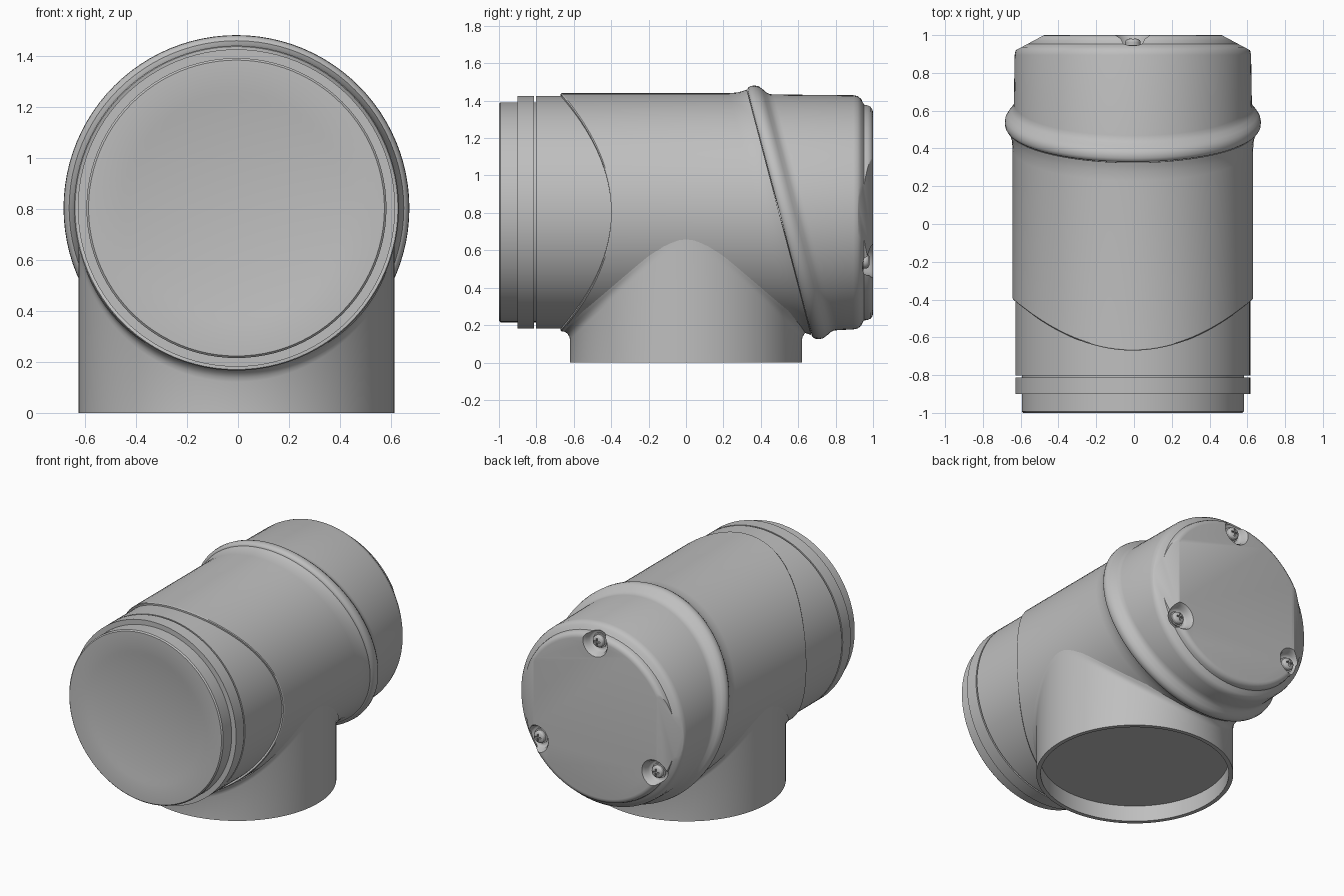
import bpy, bmesh
from math import sin, cos, pi, sqrt
from mathutils import Matrix, Vector

cube = bpy.data.objects.get("Cube")
if cube:
    bpy.data.objects.remove(cube, do_unlink=True)

CX, CZ = -0.006, 0.803      # main axis, running along y
BODY_R, STEM_R = 0.637, 0.62

grey = bpy.data.materials.new("plain_grey")
grey.use_nodes = True
grey.diffuse_color = (0.52, 0.52, 0.52, 1)
grey.node_tree.nodes["Principled BSDF"].inputs["Base Color"].default_value = (0.52, 0.52, 0.52, 1)


def finish(name, bm):
    """Turn a bmesh into a named grey object."""
    bmesh.ops.recalc_face_normals(bm, faces=bm.faces)
    mesh = bpy.data.meshes.new(name)
    bm.to_mesh(mesh)
    bm.free()
    obj = bpy.data.objects.new(name, mesh)
    bpy.context.collection.objects.link(obj)
    mesh.materials.append(grey)
    return obj


def tube(rings, place, steps=96, start_cap=False, end_cap=False):
    """Skin rings; each is (radius, height), where either may depend on the angle."""
    bm = bmesh.new()
    loops = []
    for radius, height in rings:
        loop = []
        for i in range(steps):
            a = 2 * pi * i / steps
            r = radius(a) if callable(radius) else radius
            h = height(a) if callable(height) else height
            loop.append(bm.verts.new(place(r * cos(a), r * sin(a), h)))
        loops.append(loop)
    for low, high in zip(loops, loops[1:]):
        for i in range(steps):
            j = (i + 1) % steps
            bm.faces.new((low[i], low[j], high[j], high[i]))
    if start_cap:
        bm.faces.new(loops[0])
    if end_cap:
        bm.faces.new(loops[-1])
    return bm


def along_y(u, v, h):
    return Vector((CX + u, h, CZ + v))


def upright(u, v, h):
    return Vector((CX + u, v, h))


def cut(obj, cutter):
    mod = obj.modifiers.new("cut", "BOOLEAN")
    mod.operation, mod.solver, mod.object = "DIFFERENCE", "EXACT", cutter
    bpy.context.view_layer.objects.active = obj
    bpy.ops.object.modifier_apply(modifier=mod.name)
    bpy.data.objects.remove(cutter, do_unlink=True)


def smooth(obj, angle=0.5):
    bpy.ops.object.select_all(action="DESELECT")
    obj.select_set(True)
    bpy.context.view_layer.objects.active = obj
    bpy.ops.object.shade_smooth_by_angle(angle=angle)


def tilted(offset):
    """Slanted joint between the body and the back cap."""
    return lambda a: 0.5 + offset - 0.172 * sin(a)


def front_seam(a):
    """Curved front edge of the outer shell."""
    return -0.67 + 0.27 * cos(a) ** 2


# Front pipe end with a shallow recessed disc
smooth(finish("front_pipe", tube(
    [(0.42, -0.992), (0.45, -1.0), (0.58, -1.0), (0.588, -0.992), (0.588, -0.78)],
    along_y, start_cap=True)))

# Collar and inner sleeve, parted by a narrow groove
smooth(finish("front_collar", tube(
    [(0.57, -0.9), (0.622, -0.9), (0.622, -0.813), (0.57, -0.813)], along_y)))
smooth(finish("inner_sleeve", tube(
    [(0.57, -0.803), (0.622, -0.803), (0.622, -0.3)], along_y)))

# Outer shell, flaring into the slanted joint
smooth(finish("main_shell", tube(
    [(0.6, front_seam), (BODY_R - 0.004, front_seam),
     (BODY_R, lambda a: front_seam(a) + 0.006), (BODY_R, tilted(-0.1)),
     (0.641, tilted(-0.05)), (0.65, tilted(-0.02)), (0.656, tilted(-0.003)),
     (0.6, tilted(-0.003))], along_y)))


# Stem with an open lower end, blended into the shell
def joint(a):
    return CZ - sqrt(BODY_R ** 2 - (STEM_R * cos(a)) ** 2)


def blend(out, drop):
    return (lambda a: STEM_R + out * sin(a) ** 2, lambda a: joint(a) + drop)


smooth(finish("stem", tube(
    [(0.592, 0.11), (0.592, 0), (STEM_R, 0), blend(0, -0.045), blend(0.004, -0.028),
     blend(0.014, -0.012), blend(0.03, -0.001), blend(0.05, 0.012)],
    upright, start_cap=True)))

# Back cap with a rounded bead at the joint and a raised end plate
bm = tube(
    [(0.6, tilted(0)), (0.658, tilted(0)), (0.668, tilted(0.006)), (0.676, tilted(0.02)),
     (0.678, tilted(0.04)), (0.674, tilted(0.06)), (0.66, tilted(0.08)),
     (0.642, tilted(0.1)), (0.632, tilted(0.12)), (0.63, tilted(0.14)),
     (0.626, 0.895), (0.621, 0.918), (0.607, 0.936), (0.588, 0.945), (0.578, 0.953),
     (0.575, 0.972), (0.568, 0.988), (0.553, 0.998), (0.54, 1.0)],
    along_y, start_cap=True, end_cap=True)
# Flat slanted cuts on both sides of the end plate
for side in (-1, 1):
    bmesh.ops.bisect_plane(
        bm, geom=bm.verts[:] + bm.edges[:] + bm.faces[:], clear_outer=True,
        plane_co=(CX + side * 0.47, 1.0, CZ), plane_no=(side * 0.08, 0.15, 0))
    bmesh.ops.holes_fill(bm, edges=[e for e in bm.edges if e.is_boundary])
back_cap = finish("back_cap", bm)

# Three screws, each sunk in a notch at the rim
for n in range(3):
    angle = pi / 2 + n * 2 * pi / 3
    sx, sz = 0.52 * cos(angle), 0.52 * sin(angle)

    def at_screw(u, v, h):
        return along_y(u + sx, v + sz, h)

    cut(back_cap, finish("notch_cutter", tube(
        [(0.06, 0.94), (0.068, 0.944), (0.075, 0.955), (0.08, 0.98), (0.09, 0.994), (0.105, 1.02)],
        at_screw, 32, True, True)))
    smooth(finish("washer_%d" % (n + 1), tube(
        [(0.05, 0.92), (0.05, 0.948), (0.03, 0.948)], at_screw, 32, True, True)))
    screw = finish("screw_%d" % (n + 1), tube(
        [(0.04, 0.93), (0.041, 0.965), (0.036, 0.974), (0.025, 0.98), (0.012, 0.982)],
        at_screw, 32, True, True))
    for size in ((0.05, 0.03, 0.01), (0.01, 0.03, 0.05)):
        bm = bmesh.new()
        bmesh.ops.create_cube(bm, size=1)
        bmesh.ops.transform(bm, verts=bm.verts, matrix=(
            Matrix.Translation(at_screw(0, 0, 0.985)) @ Matrix.Diagonal((*size, 1))))
        cut(screw, finish("slot_cutter", bm))
    smooth(screw)
smooth(back_cap, 0.6)
